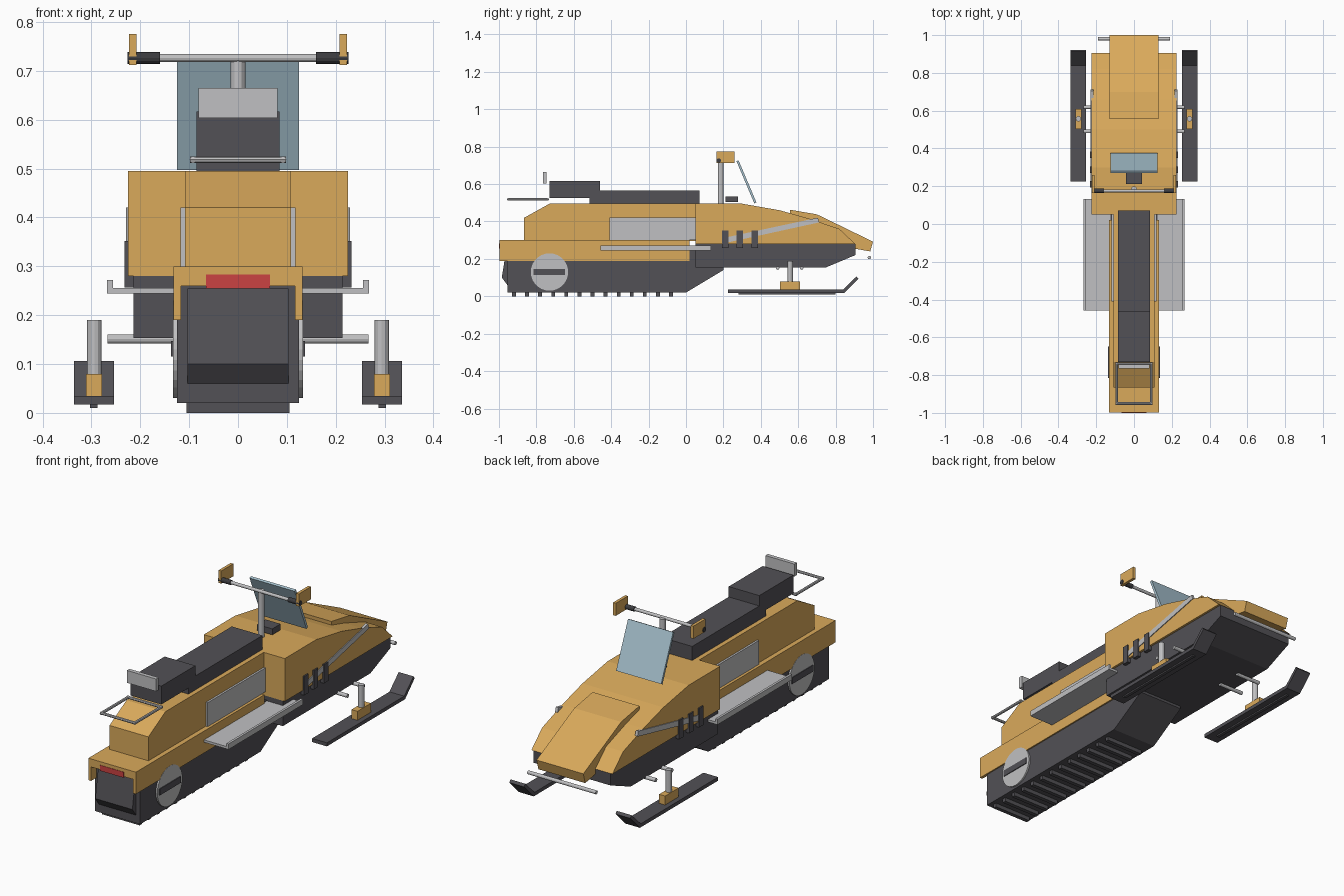
import bpy, math
from mathutils import Vector


def mat(name, r, g, b):
    m = bpy.data.materials.new(name)
    m.diffuse_color = (r, g, b, 1)
    return m


ORANGE = mat("orange_paint", 0.70, 0.40, 0.105)
DARK = mat("charcoal", 0.085, 0.082, 0.092)
BLACK = mat("black_rubber", 0.045, 0.045, 0.05)
GREY = mat("light_metal", 0.53, 0.53, 0.54)
GLASS = mat("blue_glass", 0.38, 0.53, 0.61)
RED = mat("red_lamp", 0.60, 0.055, 0.055)


def add(name, verts, faces, m):
    me = bpy.data.meshes.new(name)
    me.from_pydata(verts, [], faces)
    me.materials.append(m)
    ob = bpy.data.objects.new(name, me)
    bpy.context.collection.objects.link(ob)
    return ob


def prism(name, pts, lo, hi, m, axis=0):
    """Extrude a profile: (y, z) along x for axis 0, (x, z) along y for axis 1."""
    area = sum(a[0] * b[1] - b[0] * a[1] for a, b in zip(pts, pts[1:] + pts[:1]))
    if (area < 0) != (axis == 1):
        pts = pts[::-1]
    n = len(pts)
    put = (lambda d, p: (d, p[0], p[1])) if axis == 0 else (lambda d, p: (p[0], d, p[1]))
    verts = [put(lo, p) for p in pts] + [put(hi, p) for p in pts]
    faces = [list(range(n))[::-1], list(range(n, 2 * n))]
    faces += [[i, (i + 1) % n, n + (i + 1) % n, n + i] for i in range(n)]
    return add(name, verts, faces, m)


def box(name, x, y, z, m):
    return prism(name, [(y[0], z[0]), (y[1], z[0]), (y[1], z[1]), (y[0], z[1])], x[0], x[1], m)


def tube(name, a, b, r, m, sides=12):
    a, b = Vector(a), Vector(b)
    bpy.ops.mesh.primitive_cylinder_add(vertices=sides, radius=r, depth=(b - a).length,
                                        location=(a + b) / 2)
    ob = bpy.context.object
    ob.rotation_euler = (b - a).to_track_quat('Z', 'Y').to_euler()
    ob.name = name
    ob.data.materials.append(m)
    return ob


def span(s, a, b):
    """Mirrored x range."""
    return tuple(sorted((s * a, s * b)))


# Track, lugs and rear flap
prism("track", [(-0.955, 0.26), (-0.955, 0.02), (0.0, 0.02), (0.2, 0.14), (0.2, 0.26)],
      -0.125, 0.125, DARK)
for i in range(13):
    y = -0.92 + 0.07 * i
    box("track_lug", (-0.105, 0.105), (y - 0.01, y + 0.01), (0, 0.03), DARK)
prism("snow_flap", [(-0.95, 0.255), (-0.96, 0.255), (-0.985, 0.1), (-0.955, 0.06), (-0.95, 0.06)],
      -0.103, 0.103, DARK)

# Tunnel over the track, tail lamp
prism("tunnel", [(-0.132, 0.19), (-0.132, 0.30), (0.132, 0.30), (0.132, 0.19),
                 (0.117, 0.19), (0.117, 0.26), (-0.117, 0.26), (-0.117, 0.19)],
      -0.998, 0.02, ORANGE, axis=1)
box("tail_lamp", (-0.065, 0.065), (-1.0, -0.99), (0.255, 0.283), RED)

# Rear body, seats, backrest
prism("rear_body", [(-0.865, 0.295), (0.06, 0.295), (0.06, 0.495), (-0.73, 0.495), (-0.865, 0.42)],
      -0.108, 0.108, ORANGE)
box("seat", (-0.085, 0.085), (-0.515, 0.072), (0.494, 0.565), DARK)
box("rear_seat", (-0.085, 0.085), (-0.73, -0.46), (0.525, 0.617), DARK)
box("backrest", (-0.081, 0.081), (-0.765, -0.745), (0.603, 0.665), GREY)

# Rear rack
for s in (-1, 1):
    tube("rack_side", (s * 0.092, -0.735, 0.518), (s * 0.092, -0.955, 0.518), 0.007, GREY, 8)
for y in (-0.74, -0.95):
    tube("rack_bar", (-0.098, y, 0.518), (0.098, y, 0.518), 0.007, GREY, 8)

# Hood, belly pan and nose
prism("hood", [(0.05, 0.28), (0.05, 0.495), (0.3, 0.495), (0.5, 0.46), (0.66, 0.415),
               (0.82, 0.36), (0.905, 0.28)], -0.225, 0.225, ORANGE)
prism("belly_pan", [(0.05, 0.28), (0.905, 0.28), (0.905, 0.22), (0.745, 0.153), (0.05, 0.153)],
      -0.214, 0.214, DARK)
prism("nose", [(0.56, 0.40), (0.555, 0.463), (0.70, 0.438), (1.0, 0.292), (0.985, 0.24),
               (0.86, 0.262)], -0.13, 0.13, ORANGE)
tube("front_bumper", (-0.19, 0.98, 0.207), (0.19, 0.98, 0.207), 0.009, GREY)

# Windshield and gauge
prism("windshield", [(0.27, 0.722), (0.281, 0.727), (0.376, 0.503), (0.365, 0.497)],
      -0.125, 0.125, GLASS)
box("gauge", (-0.042, 0.042), (0.212, 0.278), (0.503, 0.533), DARK)

# Steering
tube("steering_column", (0, 0.185, 0.49), (0, 0.185, 0.728), 0.015, GREY)
tube("handlebar", (-0.2, 0.175, 0.726), (0.2, 0.175, 0.726), 0.008, GREY)

# Mirrored parts
for s in (-1, 1):
    tube("grip", (s * 0.16, 0.175, 0.726), (s * 0.226, 0.175, 0.726), 0.012, BLACK)
    box("hand_guard", span(s, 0.208, 0.223), (0.164, 0.26), (0.712, 0.775), ORANGE)
    box("side_plate", span(s, 0.10, 0.118), (-0.41, 0.052), (0.30, 0.42), GREY)

    # Footboard with raised lip
    box("footboard", span(s, 0.12, 0.268), (-0.458, 0.133), (0.244, 0.256), GREY)
    box("footboard_lip", span(s, 0.256, 0.268), (-0.458, 0.133), (0.25, 0.272), GREY)

    # Rear wheel disc
    tube("wheel_disc", (s * 0.11, -0.73, 0.13), (s * 0.133, -0.73, 0.13), 0.1, GREY, 28)
    box("wheel_slot", span(s, 0.125, 0.137), (-0.815, -0.648), (0.115, 0.147), DARK)

    # Hood trim and vents
    prism("hood_trim", [(0.20, 0.283), (0.20, 0.312), (0.705, 0.42), (0.712, 0.395)],
          *span(s, 0.215, 0.229), GREY)
    for y in (0.193, 0.27, 0.35):
        box("vent", span(s, 0.21, 0.232), (y, y + 0.035), (0.257, 0.352), DARK)

    # Suspension arms, spindle, ski
    for y in (0.49, 0.618):
        tube("suspension_arm", (s * 0.13, y, 0.151), (s * 0.267, y, 0.151), 0.0095, GREY)
    tube("ski_spindle", (s * 0.294, 0.557, 0.07), (s * 0.294, 0.557, 0.19), 0.0145, GREY)
    box("ski_saddle", span(s, 0.278, 0.311), (0.503, 0.61), (0.033, 0.08), ORANGE)
    prism("ski", [(0.225, 0.017), (0.845, 0.017), (0.922, 0.094), (0.912, 0.106),
                  (0.838, 0.035), (0.225, 0.035)], *span(s, 0.254, 0.336), DARK)
    box("ski_runner", span(s, 0.287, 0.303), (0.28, 0.80), (0.01, 0.02), DARK)
